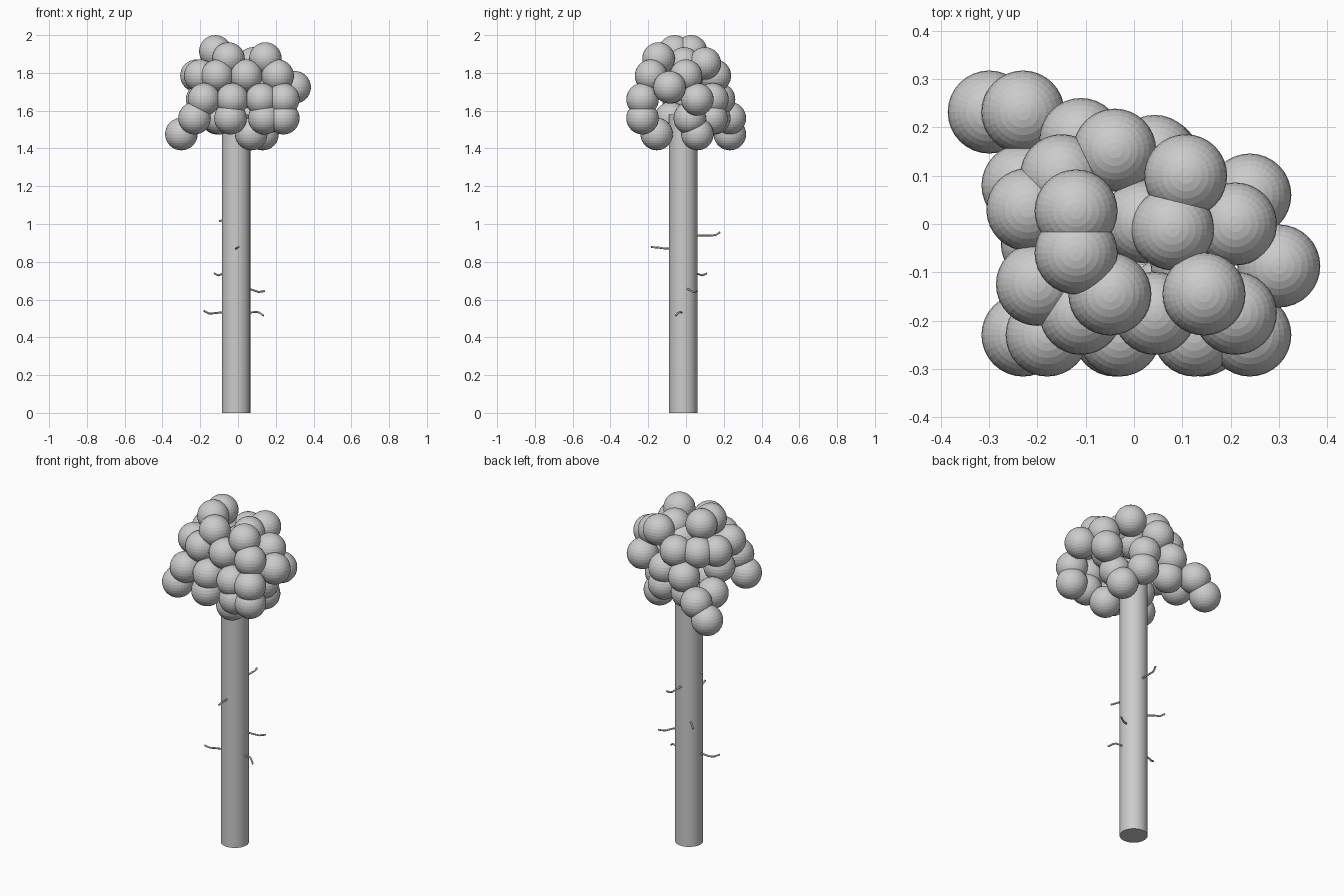
import bpy

TX, TY = -0.01, -0.015   # trunk axis
R = 0.086                # foliage ball radius


def smooth(ob):
    bpy.ops.object.select_all(action='DESELECT')
    ob.select_set(True)
    bpy.context.view_layer.objects.active = ob
    bpy.ops.object.shade_smooth_by_angle()


# Trunk
bpy.ops.mesh.primitive_cylinder_add(vertices=48, radius=0.075, depth=1.58,
                                    location=(TX, TY, 0.79))
trunk = bpy.context.object
trunk.name = "trunk"
smooth(trunk)

# Foliage: rings of equal balls, grouped by height
layers = {
    1.476: [(-0.30, 0.232), (0.13, 0.06), (0.07, -0.155)],
    1.56: [(-0.23, 0.232), (-0.23, 0.08), (-0.11, 0.15), (0.05, 0.135),
           (-0.23, -0.23), (-0.04, -0.23), (0.14, -0.23), (0.24, -0.23),
           (0.15, 0.02), (-0.10, -0.08)],
    1.66: [(-0.11, 0.175), (0.043, 0.14), (0.24, 0.06), (-0.19, -0.04),
           (-0.18, -0.23), (-0.03, -0.23), (0.125, -0.23), (0.24, -0.23)],
    1.724: [(0.30, -0.087), (0.12, -0.08)],
    1.785: [(-0.04, 0.153), (-0.15, 0.10), (-0.22, 0.03), (0.21, 0.0),
            (-0.20, -0.125), (-0.11, -0.185), (0.043, -0.185),
            (0.21, -0.185), (0.02, 0.005)],
    1.85: [(0.107, 0.10), (0.08, -0.01)],
    1.876: [(-0.05, -0.145), (0.145, -0.145)],
    1.914: [(-0.12, 0.027), (-0.12, -0.06)],
}
for z, spots in layers.items():
    for x, y in spots:
        bpy.ops.mesh.primitive_uv_sphere_add(segments=32, ring_count=16, radius=R,
                                             location=(x, y, z))
        bpy.context.object.name = "foliage_ball"

# Twigs: thin bent round rods starting inside the trunk
twigs = [
    [(-0.06, -0.02, 0.535), (-0.135, -0.03, 0.527), (-0.155, -0.04, 0.527), (-0.18, -0.055, 0.54)],
    [(0.05, -0.02, 0.53), (0.10, -0.03, 0.535), (0.115, -0.04, 0.53), (0.135, -0.055, 0.515)],
    [(0.04, 0.0, 0.66), (0.075, 0.015, 0.652), (0.11, 0.04, 0.64), (0.14, 0.06, 0.645)],
    [(-0.05, 0.03, 0.735), (-0.085, 0.065, 0.735), (-0.105, 0.085, 0.728), (-0.125, 0.11, 0.738)],
    [(-0.05, -0.015, 1.022), (-0.085, -0.015, 1.02), (-0.10, -0.01, 1.015)],
    [(-0.01, 0.04, 0.94), (-0.01, 0.145, 0.94), (-0.005, 0.16, 0.943), (0.0, 0.18, 0.956)],
    [(-0.01, -0.07, 0.87), (-0.01, -0.11, 0.87), (-0.005, -0.145, 0.875), (0.005, -0.185, 0.878)],
]
for pts in twigs:
    cu = bpy.data.curves.new("twig", 'CURVE')
    cu.dimensions = '3D'
    cu.bevel_depth = 0.005
    cu.bevel_resolution = 2
    cu.use_fill_caps = True
    sp = cu.splines.new('POLY')
    sp.points.add(len(pts) - 1)
    for p, co in zip(sp.points, pts):
        p.co = (*co, 1)
    ob = bpy.data.objects.new("twig", cu)
    bpy.context.collection.objects.link(ob)
